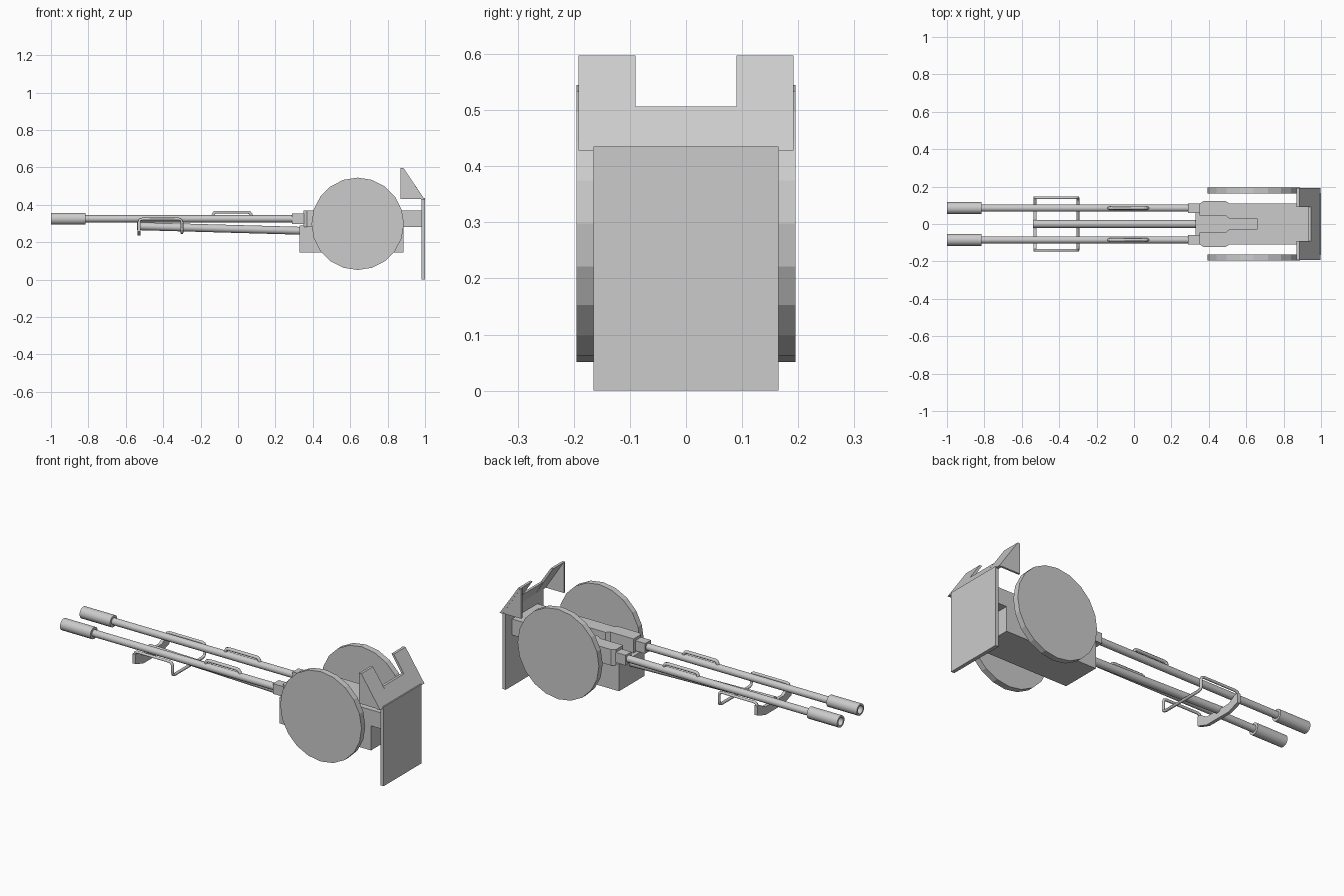
import bpy, bmesh, math
from mathutils import Vector

if "Cube" in bpy.data.objects:
    bpy.data.objects.remove(bpy.data.objects["Cube"])


def finish(name, bm, smooth=False):
    bmesh.ops.recalc_face_normals(bm, faces=bm.faces)
    me = bpy.data.meshes.new(name)
    bm.to_mesh(me)
    bm.free()
    ob = bpy.data.objects.new(name, me)
    bpy.context.collection.objects.link(ob)
    if smooth:
        bpy.ops.object.select_all(action='DESELECT')
        ob.select_set(True)
        bpy.context.view_layer.objects.active = ob
        bpy.ops.object.shade_smooth_by_angle(angle=math.radians(35))
    return ob


def prism(name, pts, axis, lo, hi):
    """Extrude a 2D outline along an axis: x takes (y,z), y takes (x,z), z takes (x,y)."""
    i = 'xyz'.index(axis)
    bm = bmesh.new()
    def at(p, h):
        q = list(p)
        q.insert(i, h)
        return bm.verts.new(q)
    a = [at(p, lo) for p in pts]
    b = [at(p, hi) for p in pts]
    bm.faces.new(a)
    bm.faces.new(b[::-1])
    n = len(pts)
    for k in range(n):
        bm.faces.new((a[k], a[(k + 1) % n], b[(k + 1) % n], b[k]))
    return finish(name, bm)


def box(name, x, y, z):
    return prism(name, [(x[0], y[0]), (x[1], y[0]), (x[1], y[1]), (x[0], y[1])], 'z', *z)


def lathe(name, prof, y, z, sides=16):
    """Spin (x, radius) points around an axis parallel to x."""
    bm = bmesh.new()
    rings = []
    for x, r in prof:
        rings.append([bm.verts.new((x, y + r * math.cos(2 * math.pi * k / sides),
                                    z + r * math.sin(2 * math.pi * k / sides)))
                      for k in range(sides)])
    for a, b in zip(rings, rings[1:]):
        for k in range(sides):
            j = (k + 1) % sides
            bm.faces.new((a[k], a[j], b[j], b[k]))
    bm.faces.new(rings[0])
    bm.faces.new(rings[-1])
    return finish(name, bm, True)


def rod(name, pts, r):
    """Bent round bar through points, corners slightly rounded."""
    pts = [Vector(p) for p in pts]
    path = [pts[0]]
    for a, b, c in zip(pts, pts[1:], pts[2:]):
        d = min(0.018, (a - b).length * .45, (c - b).length * .45)
        p, q = b + (a - b).normalized() * d, b + (c - b).normalized() * d
        path += [p, p * .25 + b * .5 + q * .25, q]
    path.append(pts[-1])
    cu = bpy.data.curves.new(name, 'CURVE')
    cu.dimensions = '3D'
    cu.bevel_depth, cu.bevel_resolution, cu.use_fill_caps = r, 1, True
    sp = cu.splines.new('POLY')
    sp.points.add(len(path) - 1)
    for s, p in zip(sp.points, path):
        s.co = (*p, 1)
    ob = bpy.data.objects.new(name, cu)
    bpy.context.collection.objects.link(ob)


# gun housing: lower box and slotted upper receiver
box("lower_housing", (0.33, 0.885), (-0.11, 0.11), (0.145, 0.29))
half = [(0.66, 0.028), (0.51, 0.028), (0.49, 0.045), (0.35, 0.045), (0.35, 0.108),
        (0.37, 0.122), (0.49, 0.122), (0.51, 0.11), (0.98, 0.11)]
prism("receiver", half + [(x, -y) for x, y in reversed(half)], 'z', 0.28, 0.368)

for s, side in ((-1, "front"), (1, "back")):
    y = 0.085 * s
    # twin barrels with hollow muzzles, collars and top handles
    lathe("barrel_" + side, [(-0.83, 0.019), (0.32, 0.019)], y, 0.325)
    lathe("muzzle_" + side, [(-0.84, 0.022), (-1.0, 0.022), (-1.0, 0.032),
                             (-0.815, 0.032), (-0.815, 0.018)], y, 0.325)
    box("collar_" + side, (0.29, 0.36), sorted((0.06 * s, 0.11 * s)), (0.297, 0.353))
    rod("handle_" + side, [(-0.135, y, 0.335), (-0.13, y, 0.36), (0.065, y, 0.36),
                           (0.075, y, 0.335)], 0.009)
    # side discs
    disc = [(0.64 + 0.247 * math.cos(k * math.pi / 10), 0.298 + 0.247 * math.sin(k * math.pi / 10))
            for k in range(20)]
    prism("side_disc_" + side, disc, 'y', *sorted((0.162 * s, 0.195 * s)))
    # upper shield: sloped horn and side cheek
    prism("shield_horn_" + side, [(0.87, 0.597), (0.884, 0.597), (0.998, 0.428), (0.98, 0.428)],
          'y', *sorted((0.09 * s, 0.192 * s)))
    prism("shield_cheek_" + side, [(0.868, 0.597), (0.876, 0.597), (0.99, 0.43), (0.868, 0.43)],
          'y', *sorted((0.18 * s, 0.191 * s)))
    # rails of the carrying frame
    rod("frame_rail_" + side, [(-0.53, 0.14 * s, 0.275), (-0.53, 0.14 * s, 0.323),
                               (-0.3, 0.14 * s, 0.323), (-0.3, 0.14 * s, 0.28)], 0.008)

# lower edge of the sloped shield and upright plate
prism("shield_slope_middle", [(0.932, 0.506), (0.946, 0.506), (0.998, 0.428), (0.98, 0.428)],
      'y', -0.09, 0.09)
box("shield_plate", (0.98, 1.0), (-0.165, 0.165), (0.0, 0.435))

# central tube, slightly inclined into the housing
tube = lathe("central_tube", [(-0.44, 0.021), (0.44, 0.021)], 0, 0)
tube.location = (-0.1, 0, 0.273)
tube.rotation_euler = (0, math.radians(1.6), 0)

# carrying frame: end plate and rear cross rod
prism("frame_end_plate", [(-0.148, 0.31), (-0.148, 0.258), (-0.08, 0.235), (0.08, 0.235),
                          (0.148, 0.258), (0.148, 0.31), (0.13, 0.31), (0.08, 0.28),
                          (-0.08, 0.28), (-0.13, 0.31)], 'x', -0.538, -0.52)
rod("frame_cross_rod", [(-0.3, -0.14, 0.29), (-0.3, -0.14, 0.25), (-0.3, 0.14, 0.25),
                        (-0.3, 0.14, 0.29)], 0.008)
